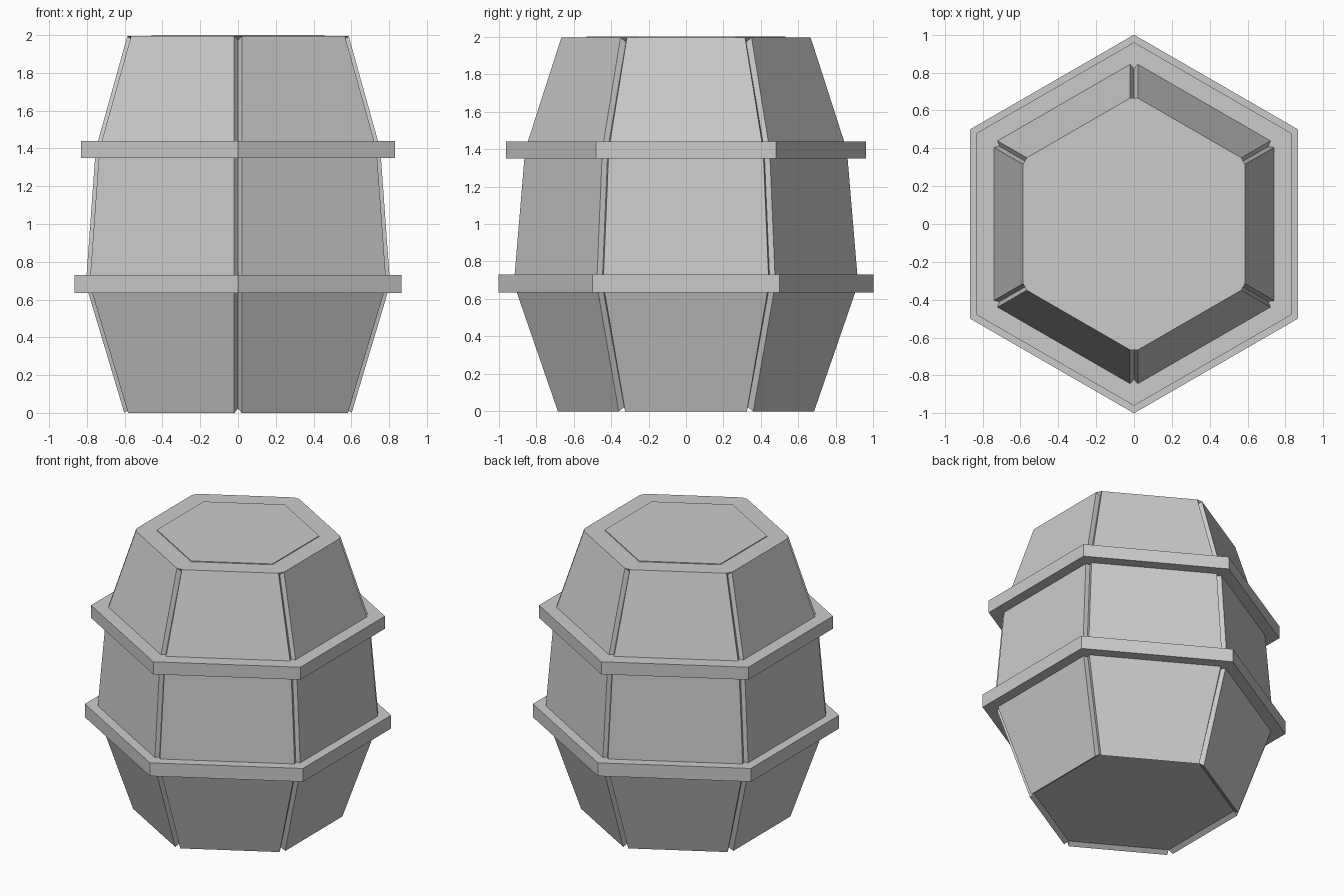
import bpy, bmesh
from math import sin, cos, pi
from mathutils import Vector

cube = bpy.data.objects.get("Cube")
if cube:
    bpy.data.objects.remove(cube)

SIDES = 6
GROOVE = 0.023   # half width of a corner groove, along the side
DEPTH = 0.035    # how far the groove cuts in from the corner
LIP = 0.022      # groove end height at the rims

grey = bpy.data.materials.new("plain_grey")
grey.use_nodes = True
colour = (0.6, 0.6, 0.6, 1)
grey.diffuse_color = colour
grey.node_tree.nodes["Principled BSDF"].inputs["Base Color"].default_value = colour


def corner(radius, z, i):
    a = pi / 2 + 2 * pi * i / SIDES
    return Vector((radius * cos(a), radius * sin(a), z))


def finish(bm, name):
    bmesh.ops.recalc_face_normals(bm, faces=bm.faces)
    mesh = bpy.data.meshes.new(name)
    bm.to_mesh(mesh)
    bm.free()
    mesh.materials.append(grey)
    obj = bpy.data.objects.new(name, mesh)
    bpy.context.collection.objects.link(obj)
    return obj


def hex_prism(name, radius, z0, z1):
    bm = bmesh.new()
    low, high = [[bm.verts.new(corner(radius, z, i)) for i in range(SIDES)]
                 for z in (z0, z1)]
    bm.faces.new(low)
    bm.faces.new(high)
    for i in range(SIDES):
        j = (i + 1) % SIDES
        bm.faces.new((low[i], low[j], high[j], high[i]))
    return finish(bm, name)


def grooved_ring(bm, radius, z, groove_z):
    # Each corner gives a panel end, the groove bottom and the next panel start
    ring = []
    for i in range(SIDES):
        c = corner(radius, z, i)
        before = (corner(radius, z, i - 1) - c).normalized() * GROOVE
        after = (corner(radius, z, i + 1) - c).normalized() * GROOVE
        for p in (c + before, corner(radius - DEPTH, groove_z, i), c + after):
            ring.append(bm.verts.new(p))
    return ring


# Barrel body: flat staves with V grooves at the corners
TOP = 1.994
bm = bmesh.new()
rings = [grooved_ring(bm, r, z, gz) for r, z, gz in (
    (0.695, 0, LIP), (0.93, 0.68, 0.68), (0.87, 1.395, 1.395),
    (0.677, TOP, TOP - LIP))]
n = len(rings[0])
for low, high in zip(rings, rings[1:]):
    for k in range(n):
        m = (k + 1) % n
        bm.faces.new((low[k], low[m], high[m], high[k]))

# Recessed base with a sloped lip under each stave
base, lid = rings[0], rings[-1]
bm.faces.new(base[1::3])
for k in range(1, n, 3):
    bm.faces.new([base[(k + s) % n] for s in range(4)])

# Flat lid closing over the groove ends
bm.faces.new([v for k, v in enumerate(lid) if k % 3 != 1])
for k in range(0, n, 3):
    bm.faces.new(lid[k:k + 3])
finish(bm, "barrel_body")

# Hoops and raised lid plate
hex_prism("lower_hoop", 1.0, 0.635, 0.73)
hex_prism("upper_hoop", 0.96, 1.35, 1.44)
hex_prism("lid_plate", 0.53, TOP - 0.01, 2.0)
